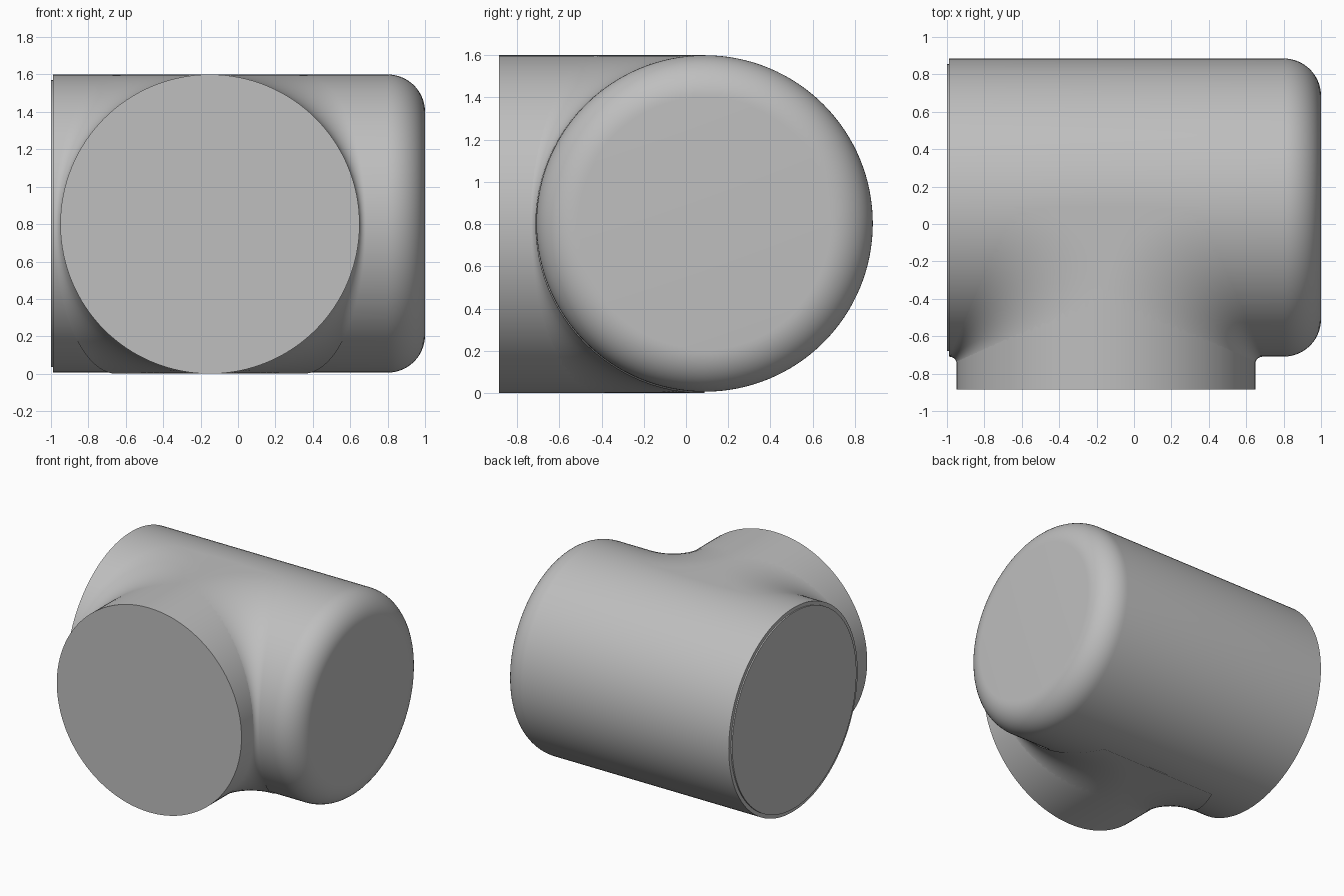
import bpy, bmesh
from math import sin, cos, pi, radians
from mathutils import Vector

cube = bpy.data.objects.get("Cube")
if cube:
    bpy.data.objects.remove(cube, do_unlink=True)

GREY = (0.52, 0.52, 0.52, 1)
grey = bpy.data.materials.new("plain grey")
grey.use_nodes = True
grey.diffuse_color = GREY
grey.node_tree.nodes["Principled BSDF"].inputs["Base Color"].default_value = GREY

BODY_Y, BRANCH_X, MID_Z = 0.088, -0.15, 0.80
BODY_R, BRANCH_R = 0.797, 0.80


def finish(name, bm, angle=30):
    bmesh.ops.recalc_face_normals(bm, faces=bm.faces)
    mesh = bpy.data.meshes.new(name)
    bm.to_mesh(mesh)
    bm.free()
    mesh.materials.append(grey)
    obj = bpy.data.objects.new(name, mesh)
    bpy.context.collection.objects.link(obj)
    bpy.ops.object.select_all(action="DESELECT")
    obj.select_set(True)
    bpy.context.view_layer.objects.active = obj
    bpy.ops.object.shade_smooth_by_angle(angle=radians(angle))
    return obj


def loft(bm, rings):
    """Skin closed rings of equal length and cap both ends."""
    rows = [[bm.verts.new(p) for p in ring] for ring in rings]
    n = len(rows[0])
    for a, b in zip(rows, rows[1:]):
        for i in range(n):
            j = (i + 1) % n
            bm.faces.new((a[i], a[j], b[j], b[i]))
    return rows


def turned(name, origin, axis, profile, sides=128):
    """Solid of revolution; profile is (distance along axis, radius)."""
    axis = Vector(axis)
    up = Vector((0, 0, 1))
    side = axis.cross(up)
    rings = []
    for d, r in profile:
        turns = [2 * pi * i / sides for i in range(sides)]
        rings.append([Vector(origin) + axis * d + (side * cos(t) + up * sin(t)) * r
                      for t in turns])
    bm = bmesh.new()
    rows = loft(bm, rings)
    bm.faces.new(rows[0])
    bm.faces.new(rows[-1])
    return finish(name, bm)


# Main barrel with one rounded end
ROUND = 0.2
barrel = [(-0.99, BODY_R)]
for k in range(15):
    t = pi / 2 * k / 14
    barrel.append((1 - ROUND + ROUND * sin(t), BODY_R - ROUND + ROUND * cos(t)))
turned("main_barrel", (0, BODY_Y, MID_Z + 0.003), (1, 0, 0), barrel)

# Thin raised disc on the flat end
turned("end_disc", (0, BODY_Y, MID_Z + 0.003), (1, 0, 0), [(-1, 0.768), (-0.98, 0.768)])

# Side branch running to the front
turned("front_branch", (BRANCH_X, 0, MID_Z), (0, 1, 0),
       [(-0.885, BRANCH_R), (BODY_Y, BRANCH_R)])


# Blends in the two corners, tight at mid height and wide at top and bottom
def corner_blend(name, sx, levels=48, steps=16):
    rings = []
    for k in range(levels + 1):
        phi = -pi / 2 + pi * k / levels
        w = 0.799 * cos(phi)
        rho = 0.035 + 0.465 * (1 - cos(phi))
        flat = [(w, w)]
        for i in range(steps + 1):
            t = pi / 2 * i / steps
            flat.append((w + rho * (1 - sin(t)), w + rho * (1 - cos(t))))
        z = MID_Z + BRANCH_R * sin(phi)
        rings.append([(BRANCH_X + sx * u, BODY_Y - v, z) for u, v in flat])
    bm = bmesh.new()
    rows = loft(bm, rings)
    for row in (rows[0], rows[-1]):
        for a, b in zip(row[1:], row[2:]):
            bm.faces.new((row[0], a, b))
    return finish(name, bm, 40)


corner_blend("left_corner_blend", 1)
corner_blend("right_corner_blend", -1)
